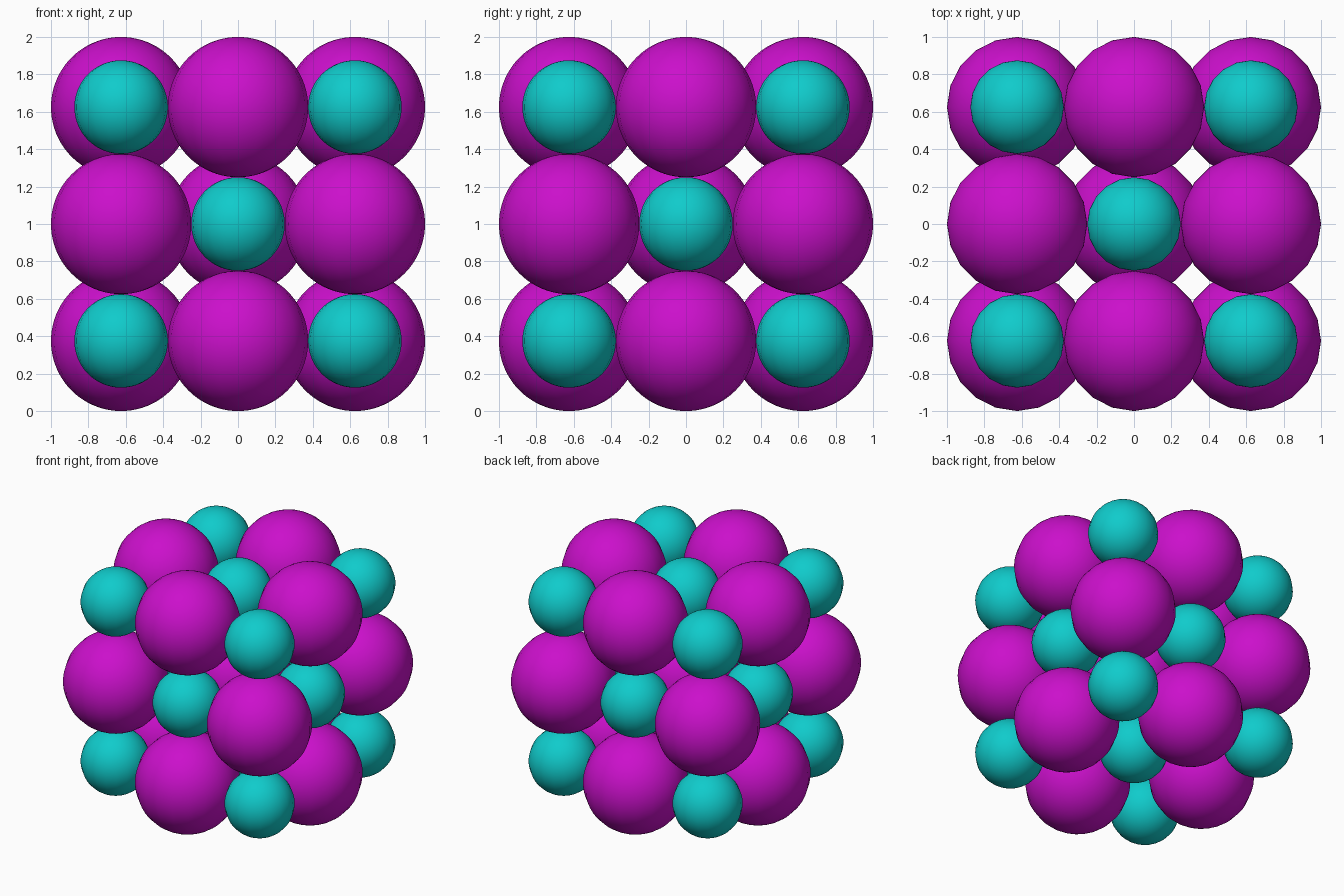
import bpy
from itertools import product

SPACING = 0.625


def make_material(name, rgb):
    mat = bpy.data.materials.new(name)
    mat.use_nodes = True
    color = (*rgb, 1.0)
    mat.diffuse_color = color
    mat.node_tree.nodes["Principled BSDF"].inputs["Base Color"].default_value = color
    return mat


def make_ball(name, radius, mat, location):
    bpy.ops.mesh.primitive_uv_sphere_add(
        segments=20, ring_count=40, radius=radius, location=location)
    ball = bpy.context.object
    ball.name = name
    ball.data.materials.append(mat)
    bpy.ops.object.shade_smooth()


# Remove the default cube
cube = bpy.data.objects.get("Cube")
if cube:
    bpy.data.objects.remove(cube, do_unlink=True)

magenta = make_material("magenta", (0.6, 0.005, 0.6))
teal = make_material("teal", (0.005, 0.6, 0.6))

# Alternating large and small balls on a cubic lattice, touching their neighbours
for i, j, k in product((-1, 0, 1), repeat=3):
    place = (i * SPACING, j * SPACING, 1 + k * SPACING)
    if (i + j + k) % 2 == 0:
        make_ball("large_ball", 0.375, magenta, place)
    else:
        make_ball("small_ball", 0.25, teal, place)
